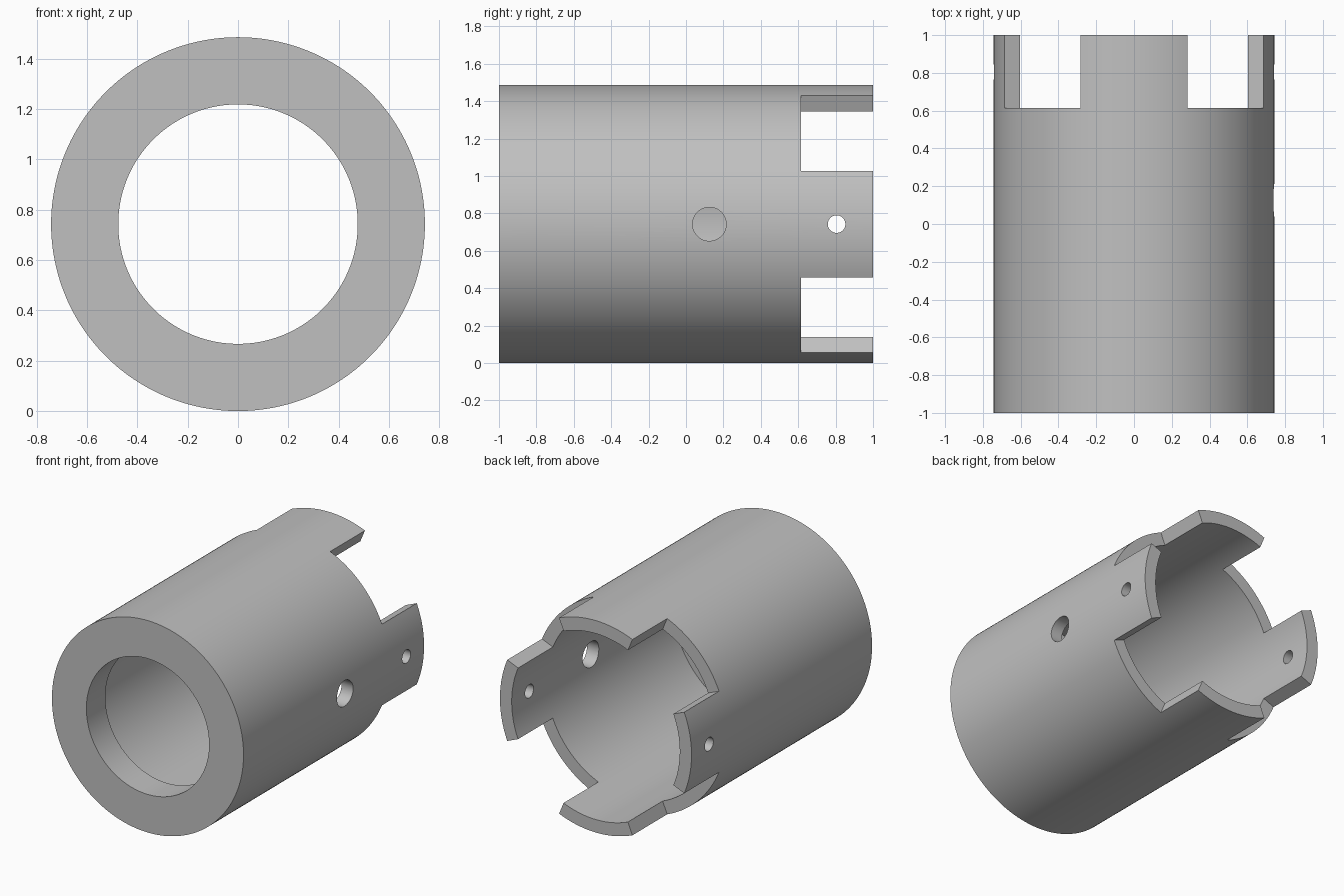
import bpy, bmesh, math
from mathutils import Matrix, Vector

default = bpy.data.objects.get("Cube")
if default:
    bpy.data.objects.remove(default, do_unlink=True)

R_OUT, R_BORE, R_LIP = 0.743, 0.652, 0.476
SHOULDER, LIP_END = 0.615, -0.79
SEGMENTS = 192

grey = bpy.data.materials.new("plain grey")
grey.use_nodes = True
colour = (0.53, 0.53, 0.53, 1)
grey.diffuse_color = colour
grey.node_tree.nodes["Principled BSDF"].inputs["Base Color"].default_value = colour


def add_object(name, bm):
    mesh = bpy.data.meshes.new(name)
    bmesh.ops.recalc_face_normals(bm, faces=bm.faces[:])
    bm.to_mesh(mesh)
    bm.free()
    mesh.materials.append(grey)
    obj = bpy.data.objects.new(name, mesh)
    bpy.context.collection.objects.link(obj)
    return obj


# Sleeve: closed profile (radius, y) turned about the y axis
profile = [(R_OUT, -1), (R_OUT, SHOULDER), (R_BORE, SHOULDER),
           (R_BORE, LIP_END), (R_LIP, LIP_END), (R_LIP, -1)]
bm = bmesh.new()
rings = []
for i in range(SEGMENTS):
    a = math.tau * i / SEGMENTS
    rings.append([bm.verts.new((r * math.cos(a), y, R_OUT + r * math.sin(a)))
                  for r, y in profile])
for i, ring in enumerate(rings):
    after = rings[(i + 1) % SEGMENTS]
    for j in range(len(profile)):
        k = (j + 1) % len(profile)
        bm.faces.new((ring[j], ring[k], after[k], after[j]))
bmesh.ops.recalc_face_normals(bm, faces=bm.faces[:])


# Four tabs: alternate eighths of the back rim pulled out to the end
def on_tab(face):
    c = face.calc_center_median()
    if any(abs(v.co.y - SHOULDER) > 1e-4 for v in face.verts):
        return False
    angle = math.degrees(math.atan2(c.z - R_OUT, c.x))
    return (angle + 22.5) % 90 < 45


tabs = [f for f in bm.faces if on_tab(f)]
grown = bmesh.ops.extrude_face_region(bm, geom=tabs)["geom"]
bmesh.ops.translate(bm, vec=Vector((0, 1 - SHOULDER, 0)),
                    verts=[g for g in grown if isinstance(g, bmesh.types.BMVert)])
sleeve = add_object("slotted_sleeve", bm)


# Drilled holes along x: one large in the +x wall, small ones in both side tabs
def drill(name, x, y, radius):
    cutter_bm = bmesh.new()
    place = Matrix.Translation((x, y, R_OUT)) @ Matrix.Rotation(math.pi / 2, 4, "Y")
    bmesh.ops.create_cone(cutter_bm, cap_ends=True, segments=48, radius1=radius,
                          radius2=radius, depth=0.4, matrix=place)
    cutter = add_object(name, cutter_bm)
    cutter.hide_render = True
    cutter.hide_viewport = True
    mod = sleeve.modifiers.new(name, "BOOLEAN")
    mod.operation = "DIFFERENCE"
    mod.solver = "EXACT"
    mod.object = cutter
    return cutter


cutters = [drill("large_hole_cutter", 0.7, 0.125, 0.09),
           drill("left_pin_hole_cutter", 0.7, 0.805, 0.047),
           drill("right_pin_hole_cutter", -0.7, 0.805, 0.047)]

# Apply the cuts, then discard the cutters
bpy.ops.object.select_all(action="DESELECT")
bpy.context.view_layer.objects.active = sleeve
sleeve.select_set(True)
for mod in list(sleeve.modifiers):
    bpy.ops.object.modifier_apply(modifier=mod.name)
for cutter in cutters:
    bpy.data.objects.remove(cutter, do_unlink=True)
bpy.ops.object.shade_smooth_by_angle(angle=math.radians(30))
